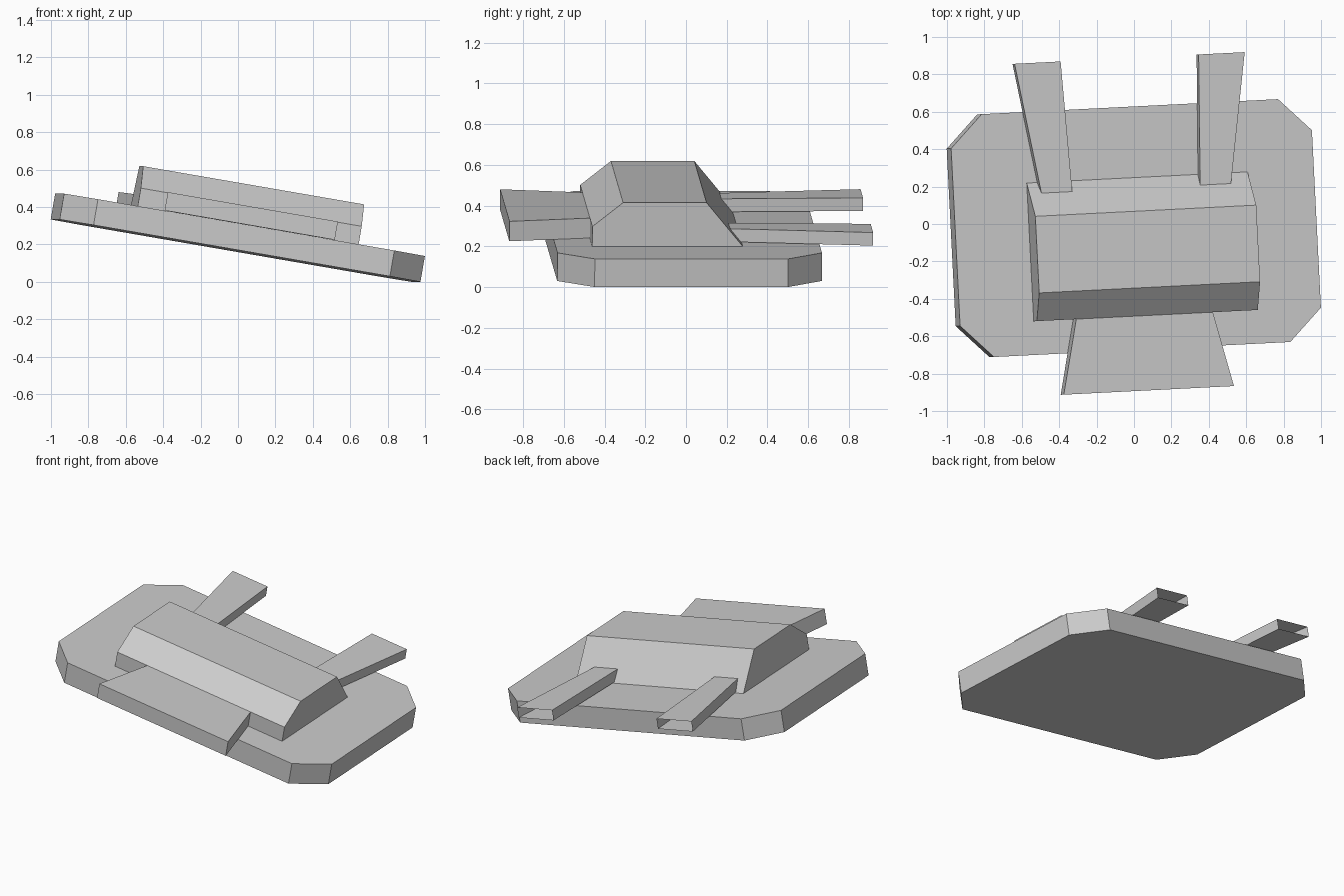
import bpy, bmesh, math
from mathutils import Matrix

cube = bpy.data.objects.get("Cube")
if cube:
    bpy.data.objects.remove(cube, do_unlink=True)

# One plain grey for the whole model
grey = bpy.data.materials.new("plain_grey")
grey.use_nodes = True
colour = (0.6, 0.6, 0.6, 1)
grey.diffuse_color = colour
bsdf = next(n for n in grey.node_tree.nodes if n.type == "BSDF_PRINCIPLED")
bsdf.inputs["Base Color"].default_value = colour

# The level model is tipped sideways and turned slightly
pose = (Matrix.Translation((-0.013, -0.023, 0.167))
        @ Matrix.Rotation(math.radians(2.9), 4, "Z")
        @ Matrix.Rotation(math.radians(9.8), 4, "Y"))

DECK = 0.14


def loft(name, start, end, open_end=False):
    """Join two matching rings of points into a capped solid."""
    bm = bmesh.new()
    a = [bm.verts.new(p) for p in start]
    b = [bm.verts.new(p) for p in end]
    n = len(a)
    bm.faces.new(a)
    cap = bm.faces.new(b)
    for i in range(n):
        j = (i + 1) % n
        bm.faces.new((a[i], a[j], b[j], b[i]))
    bmesh.ops.recalc_face_normals(bm, faces=bm.faces)
    if open_end:
        bmesh.ops.delete(bm, geom=[cap], context="FACES_ONLY")
    mesh = bpy.data.meshes.new(name)
    bm.to_mesh(mesh)
    bm.free()
    mesh.materials.append(grey)
    obj = bpy.data.objects.new(name, mesh)
    bpy.context.collection.objects.link(obj)
    obj.matrix_world = pose
    return obj


def rect(x0, x1, y, z0, z1):
    return [(x0, y, z0), (x1, y, z0), (x1, y, z1), (x0, y, z1)]


# Base slab with cut corners
hx, hy, cut = 0.98, 0.65, 0.175
quarter = [(hx, hy - cut), (hx - cut, hy)]
outline = (quarter + [(-x, y) for x, y in reversed(quarter)]
           + [(-x, -y) for x, y in quarter]
           + [(x, -y) for x, y in reversed(quarter)])
loft("base_slab", [(x, y, 0) for x, y in outline],
     [(x, y, DECK) for x, y in outline])

# Cabin: one side profile swept across the width
profile = [(-0.47, DECK), (-0.47, 0.239), (-0.32, 0.358),
           (0.09, 0.358), (0.27, DECK)]
loft("cabin", [(-0.58, y, z) for y, z in profile],
     [(0.62, y, z) for y, z in profile])

# Flared front plate
loft("front_plate", rect(-0.35, 0.36, -0.4, DECK, 0.239),
     rect(-0.454, 0.47, -0.87, DECK, 0.239))

# Pair of flared rear prongs, open at the back
for name, s in (("left_rear_prong", 1), ("right_rear_prong", -1)):
    loft(name, rect(s * 0.343, s * 0.497, 0.1, 0.145, 0.21),
         rect(s * 0.375, s * 0.625, 0.91, 0.145, 0.21), open_end=True)
